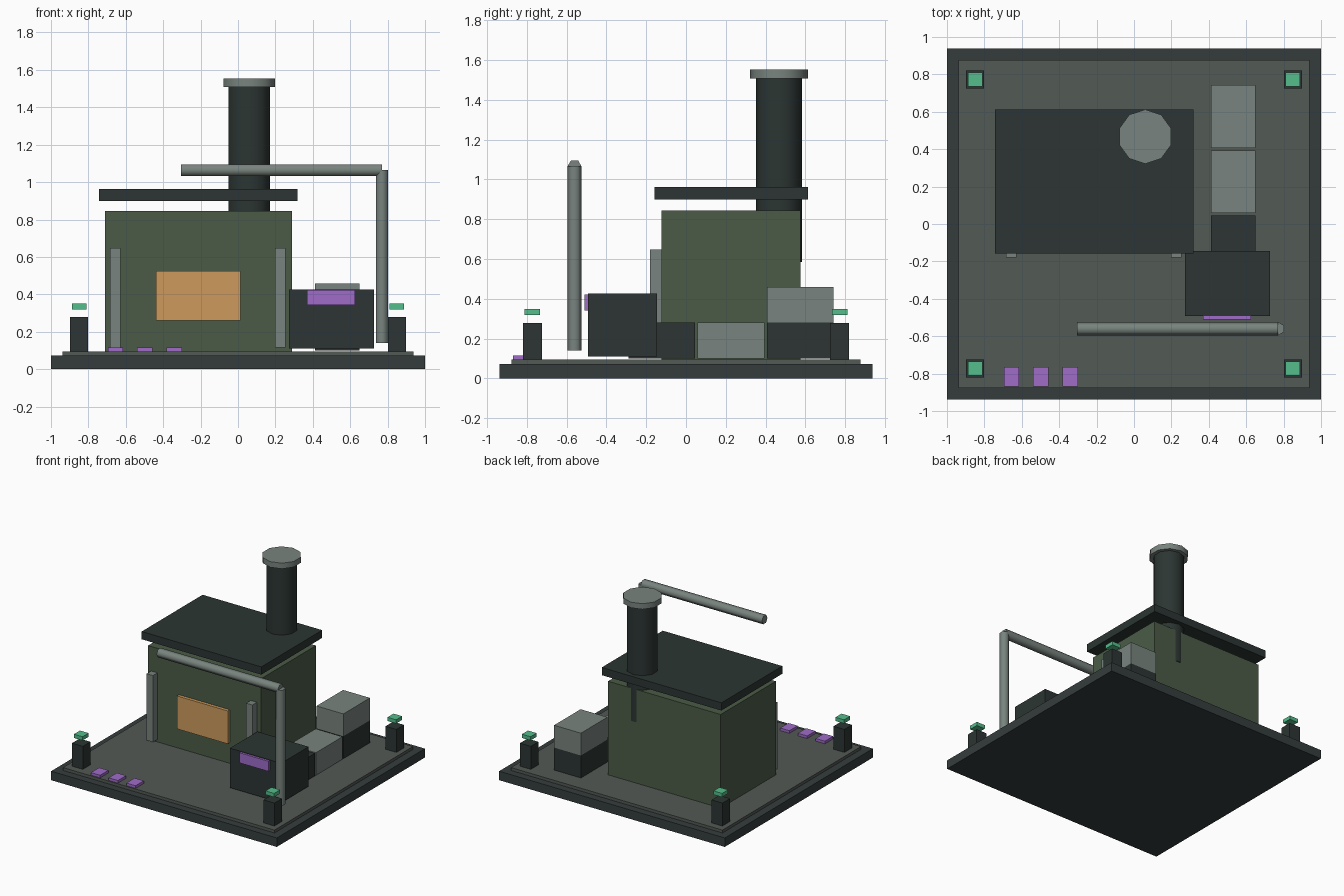
import bpy, bmesh, math
from mathutils import Vector, Matrix

if "Cube" in bpy.data.objects:
    bpy.data.objects.remove(bpy.data.objects["Cube"])


def mat(name, r, g, b):
    m = bpy.data.materials.new(name)
    m.diffuse_color = (r, g, b, 1)
    m.use_nodes = True
    m.node_tree.nodes["Principled BSDF"].inputs["Base Color"].default_value = m.diffuse_color
    return m


RIM = mat("rim_dark", 0.036, 0.046, 0.046)
PLATE = mat("plate_grey", 0.084, 0.1, 0.09)
DARK = mat("dark_metal", 0.025, 0.036, 0.033)
STEEL = mat("light_steel", 0.19, 0.23, 0.21)
WALL = mat("olive_wall", 0.07, 0.105, 0.063)
AMBER = mat("amber", 0.61, 0.33, 0.107)
VIOLET = mat("violet", 0.35, 0.15, 0.58)
GREEN = mat("green_lamp", 0.09, 0.51, 0.26)


def finish(name, bm, m):
    me = bpy.data.meshes.new(name)
    bm.to_mesh(me)
    bm.free()
    me.materials.append(m)
    ob = bpy.data.objects.new(name, me)
    bpy.context.collection.objects.link(ob)
    return ob


def box(name, x, y, z, m):
    """Box from (min, max) ranges on each axis."""
    bm = bmesh.new()
    bmesh.ops.create_cube(bm, size=1)
    size = Vector([r[1] - r[0] for r in (x, y, z)])
    mid = Vector([(r[1] + r[0]) / 2 for r in (x, y, z)])
    bm.transform(Matrix.Translation(mid) @ Matrix.Diagonal(size).to_4x4())
    return finish(name, bm, m)


def tube(name, a, b, radius, sides, m, spin=None):
    """Capped cylinder from a to b; sides shaded smooth, rims kept sharp."""
    a, b = Vector(a), Vector(b)
    bm = bmesh.new()
    bmesh.ops.create_cone(bm, cap_ends=True, segments=sides, radius1=radius,
                          radius2=radius, depth=(b - a).length)
    rot = spin if spin else Matrix.Identity(4)
    bm.transform(Matrix.Translation((a + b) / 2) @ rot)
    ob = finish(name, bm, m)
    bpy.ops.object.select_all(action='DESELECT')
    ob.select_set(True)
    bpy.context.view_layer.objects.active = ob
    bpy.ops.object.shade_smooth_by_angle(angle=math.radians(70))
    return ob


def span(c, size):
    return (c - size / 2, c + size / 2)


# Base
box("base_slab", (-1, 1), (-0.937, 0.937), (0, 0.072), RIM)
box("floor_plate", (-0.937, 0.937), (-0.877, 0.877), (0.072, 0.095), PLATE)

# Main building with floating roof
box("building_body", (-0.71, 0.288), (-0.123, 0.575), (0.095, 0.845), WALL)
box("roof_slab", (-0.743, 0.317), (-0.158, 0.613), (0.9, 0.962), DARK)
box("furnace_window", (-0.438, 0.013), (-0.148, -0.118), (0.26, 0.524), AMBER)
for i, x in enumerate((-0.656, 0.226)):
    box(f"front_pilaster_{i}", span(x, 0.055), (-0.18, -0.12), (0.115, 0.648), STEEL)

# Chimney, sunk into the back wall
tube("chimney", (0.06, 0.467, 0.585), (0.06, 0.467, 1.51), 0.116, 10, DARK)
tube("chimney_cap", (0.06, 0.467, 1.508), (0.06, 0.467, 1.553), 0.145, 10, STEEL)

# Hexagonal pipe run
tube("pipe_upright", (0.77, -0.56, 0.14), (0.77, -0.56, 1.064), 0.036, 6, STEEL)
tube("pipe_crossbar", (-0.305, -0.56, 1.064), (0.77, -0.56, 1.064), 0.036, 6, STEEL,
     Matrix.Rotation(math.pi / 2, 4, 'Y'))

# Control cabinet and its screen
box("control_cabinet", (0.273, 0.727), (-0.492, -0.145), (0.11, 0.427), DARK)
box("cabinet_screen", (0.37, 0.626), (-0.51, -0.488), (0.342, 0.423), VIOLET)

# Row of crates along the side
crates = ((-0.122, 0.1, 0.281, DARK), (0.226, 0.1, 0.281, STEEL),
          (0.574, 0.1, 0.28, DARK), (0.574, 0.28, 0.459, STEEL))
for i, (y, z0, z1, m) in enumerate(crates):
    box(f"crate_{i}", (0.412, 0.65), span(y, 0.336), (z0, z1), m)

# Corner posts with hovering lamps
for sx in (-1, 1):
    for sy in (-1, 1):
        tag = f"{'left' if sx < 0 else 'right'}_{'front' if sy < 0 else 'back'}"
        x, y = sx * 0.849, sy * 0.772
        box(f"post_{tag}", span(x, 0.096), span(y, 0.096), (0.095, 0.279), DARK)
        box(f"lamp_{tag}", span(x, 0.076), span(y, 0.076), (0.32, 0.35), GREEN)

# Floor markers
for i in range(3):
    box(f"floor_marker_{i}", span(-0.655 + i * 0.157, 0.082), span(-0.816, 0.104),
        (0.095, 0.116), VIOLET)
